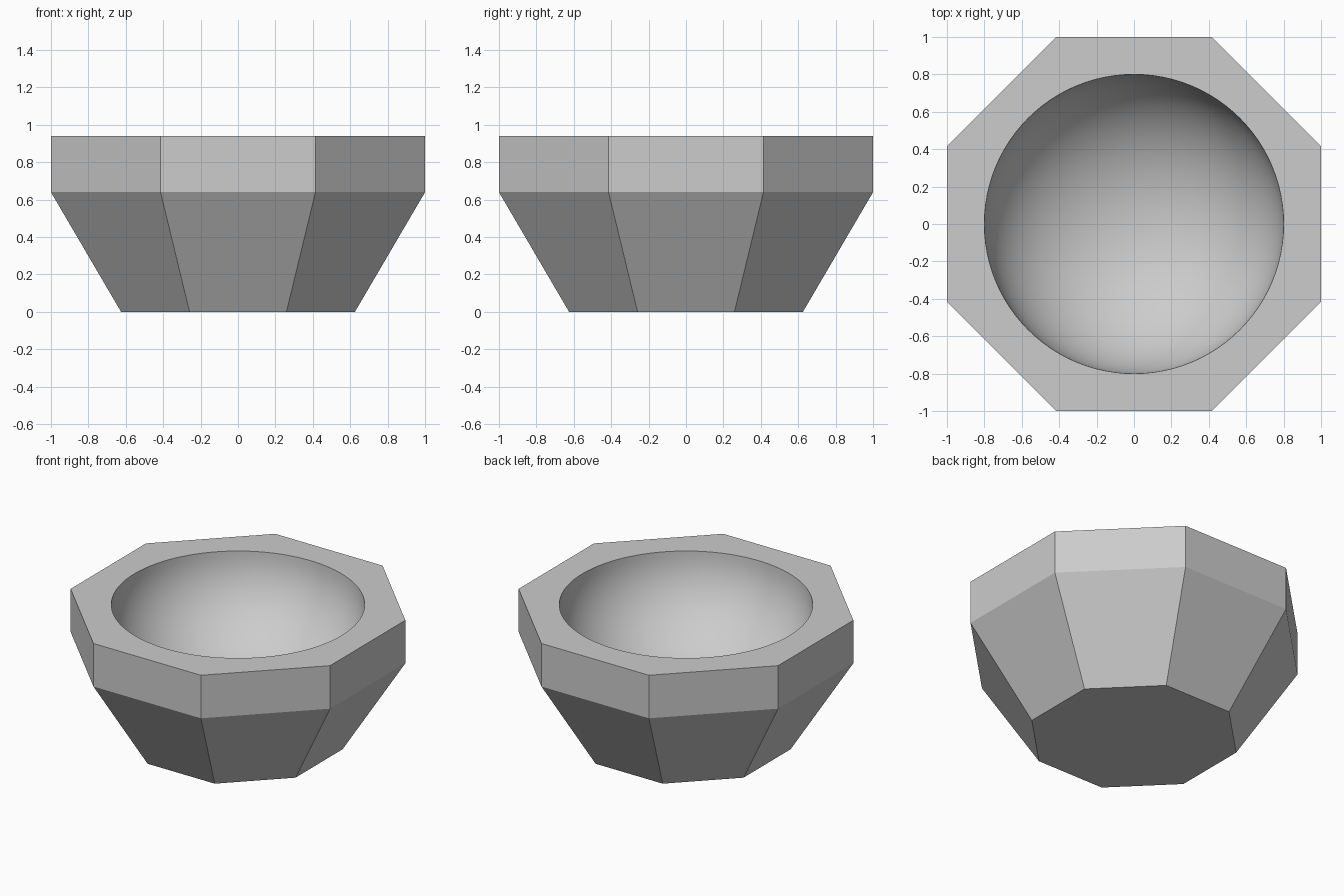
import bpy, bmesh, math

cube = bpy.data.objects.get("Cube")
if cube:
    bpy.data.objects.remove(cube, do_unlink=True)

HEIGHT, BAND_Z, BASE_APOTHEM = 0.94, 0.64, 0.625
CAVITY_R, CAVITY_DEPTH = 0.80, 0.64
SIDES, SEGMENTS, RINGS = 8, 96, 20

grey = bpy.data.materials.new("plain grey")
grey.use_nodes = True
colour = (0.604, 0.604, 0.604, 1)
grey.diffuse_color = colour
grey.node_tree.nodes["Principled BSDF"].inputs["Base Color"].default_value = colour

bm = bmesh.new()


def ring(radius, z, count, turn=0.0):
    """Horizontal ring of vertices."""
    step = 2 * math.pi / count
    return [bm.verts.new((radius * math.cos((i + turn) * step),
                          radius * math.sin((i + turn) * step), z))
            for i in range(count)]


def skin(rings):
    """Quads between successive rings."""
    for a, b in zip(rings, rings[1:]):
        for i in range(len(a)):
            j = (i + 1) % len(a)
            bm.faces.new((a[i], a[j], b[j], b[i]))


# Octagonal outside: flat base, sloping sides, upright band
corner = 1 / math.cos(math.pi / SIDES)
outer = [ring(r * corner, z, SIDES, 0.5)
         for r, z in ((BASE_APOTHEM, 0), (1, BAND_Z), (1, HEIGHT))]
skin(outer)
bm.faces.new(outer[0][::-1])

# Flattened half-sphere cavity sunk from the rim
angles = [i * math.pi / 2 / RINGS for i in range(RINGS)]
inner = [ring(CAVITY_R * math.cos(a), HEIGHT - CAVITY_DEPTH * math.sin(a), SEGMENTS)
         for a in angles]
skin(inner)
pole = bm.verts.new((0, 0, HEIGHT - CAVITY_DEPTH))
last = inner[-1]
for i in range(SEGMENTS):
    bm.faces.new((last[i], last[(i + 1) % SEGMENTS], pole))

# Flat rim between the octagon and the round opening
border = [e for e in bm.edges if e.is_boundary]
bmesh.ops.triangle_fill(bm, edges=border, use_beauty=True, normal=(0, 0, 1))
bmesh.ops.recalc_face_normals(bm, faces=bm.faces[:])

mesh = bpy.data.meshes.new("bowl")
bm.to_mesh(mesh)
bm.free()
mesh.materials.append(grey)
bowl = bpy.data.objects.new("bowl", mesh)
bpy.context.collection.objects.link(bowl)

# Smooth cavity, crisp outer facets
bpy.ops.object.select_all(action='DESELECT')
bowl.select_set(True)
bpy.context.view_layer.objects.active = bowl
bpy.ops.object.shade_smooth_by_angle(angle=math.radians(20))
